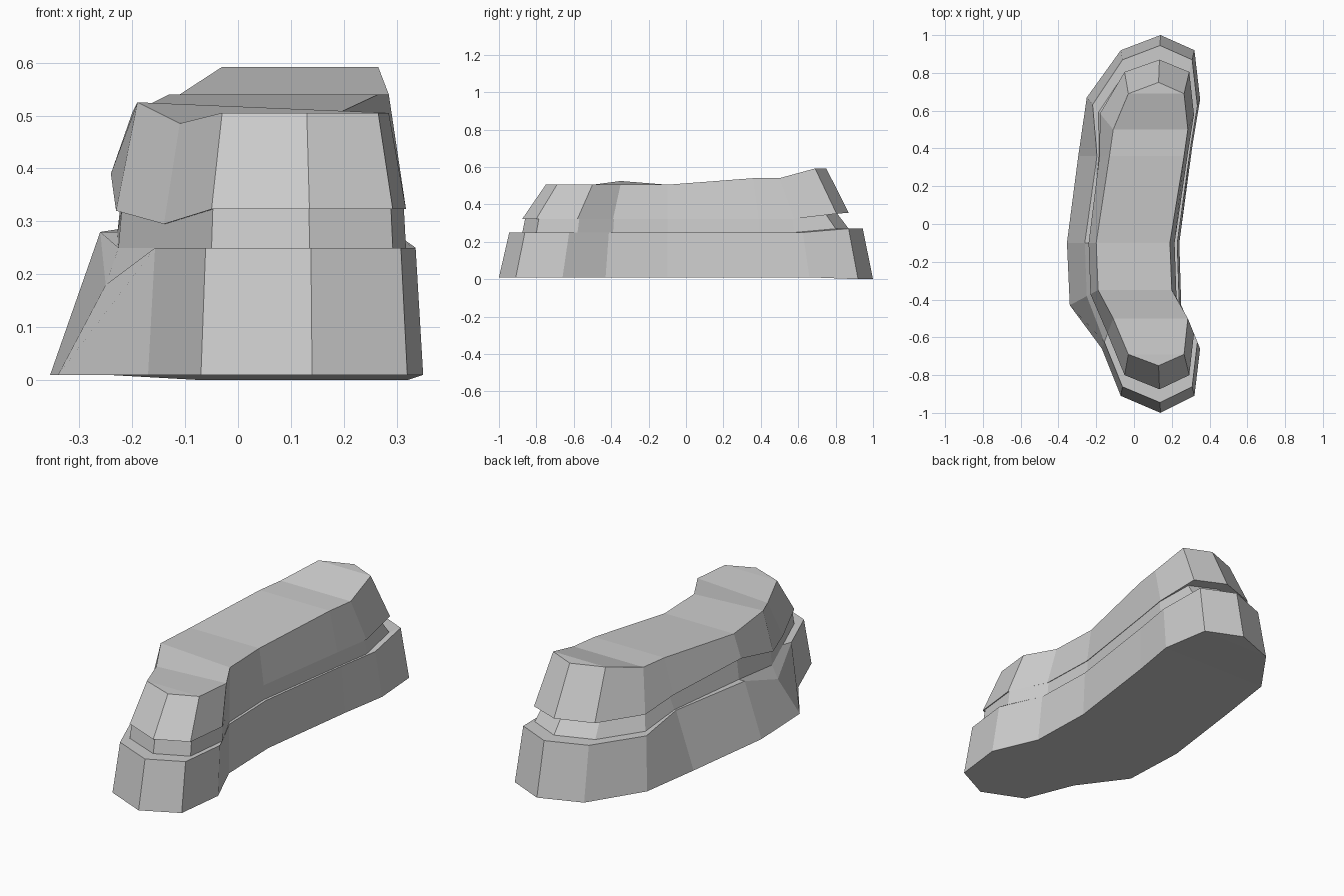
import bpy, bmesh
from mathutils import Vector

# Plan outlines, counter-clockwise from the front tip: footprint and top edge
FOOT = [(.14, -1), (.32, -.91), (.35, -.66), (.25, -.43), (.24, -.1), (.31, .42), (.35, .66), (.32, .92),
        (.14, 1), (-.07, .92), (-.25, .67), (-.295, .36), (-.355, -.1), (-.34, -.43), (-.17, -.66), (-.07, -.91)]
TOP = [(.13, -.75), (.265, -.69), (.285, -.5), (.2, -.35), (.19, -.1), (.265, .36), (.285, .5), (.265, .69),
       (.13, .75), (-.03, .69), (-.11, .5), (-.13, .36), (-.2, -.1), (-.19, -.35), (-.11, -.5), (-.03, -.69)]
N = len(FOOT)

# Each ring: (blend from footprint to top, height, {point: (blend, height)} for uneven spots)
RINGS = [
    # ground edge
    (0, .01, {7: (0, 0), 8: (0, 0), 9: (0, 0)}),
    # top edge of the plinth
    (.22, .25, {7: (.22, .27), 8: (.22, .27), 9: (.22, .27), 10: (.22, .27),
                11: (.6, .29), 12: (.61, .28), 13: (.6, .18)}),
    # foot of the recessed band
    (.5, .25, {7: (.52, .27), 8: (.52, .27), 9: (.52, .27), 10: (.45, .27),
               11: (.66, .29), 12: (.82, .28), 13: (.76, .25)}),
    # top of the recessed band
    (.56, .323, {7: (.76, .35), 8: (.78, .355), 9: (.76, .355), 10: (.66, .35), 11: (.85, .365),
                 12: (.9, .39), 13: (.8, .32), 14: (.53, .295)}),
    # overhanging lower edge of the upper block
    (.5, .323, {7: (.5, .35), 8: (.52, .355), 9: (.5, .355), 10: (.5, .35), 11: (.68, .365),
                12: (.74, .39), 13: (.73, .32), 14: (.5, .295)}),
    # top edge
    (1, .505, {5: (1, .54), 6: (1, .54), 7: (1, .592), 8: (1, .592), 9: (1, .592),
               10: (1, .54), 11: (1, .54), 13: (1, .525), 14: (1, .485)}),
]


def ring_verts(bm, blend, height, spots):
    verts = []
    for i in range(N):
        t, z = spots.get(i, (blend, height))
        p = Vector(FOOT[i]).lerp(Vector(TOP[i]), t)
        verts.append(bm.verts.new((p.x, p.y, z)))
    return verts


def cap(bm, ring, up):
    """Close a ring with strips running from side to side."""
    for i in range(N // 2):
        strip = []
        for k in (i, i + 1, -i - 1, -i):
            v = ring[k % N]
            if v not in strip:
                strip.append(v)
        bm.faces.new(strip if up else strip[::-1])


# Stepped curved block
bm = bmesh.new()
rings = [ring_verts(bm, *r) for r in RINGS]
for low, high in zip(rings, rings[1:]):
    for i in range(N):
        j = (i + 1) % N
        bm.faces.new((low[i], low[j], high[j], high[i]))
cap(bm, rings[0], False)
cap(bm, rings[-1], True)
mesh = bpy.data.meshes.new("curved_stepped_block")
bm.to_mesh(mesh)
bm.free()
bpy.context.collection.objects.link(bpy.data.objects.new("curved_stepped_block", mesh))
